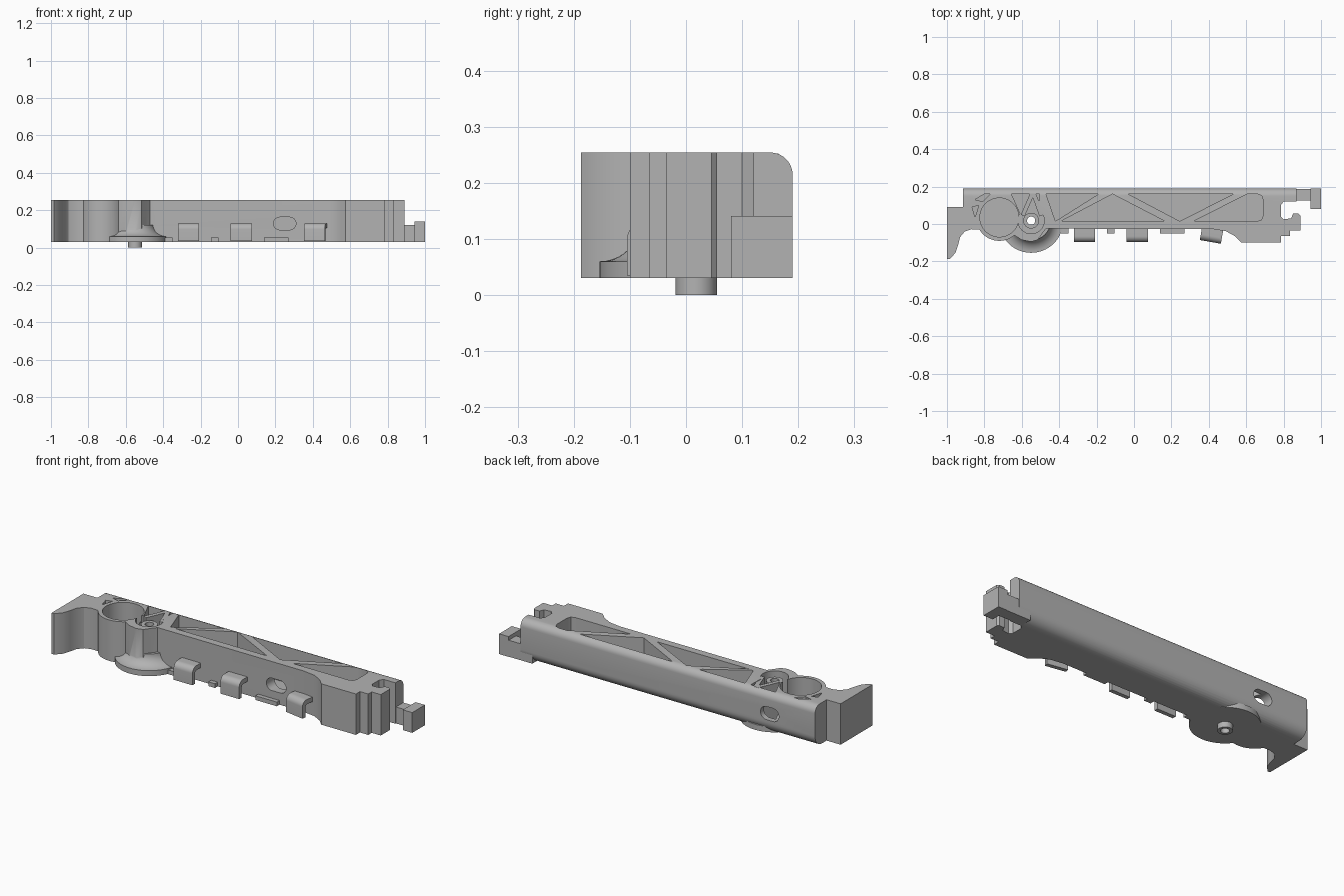
import bpy, bmesh, math
from mathutils import Matrix

if "Cube" in bpy.data.objects:
    bpy.data.objects.remove(bpy.data.objects["Cube"], do_unlink=True)

grey = bpy.data.materials.new("plain_grey")
grey.use_nodes = True
grey.diffuse_color = (0.45, 0.45, 0.45, 1)
grey.node_tree.nodes["Principled BSDF"].inputs["Base Color"].default_value = (0.45, 0.45, 0.45, 1)

BASE, TOP, FLOOR = 0.03, 0.254, 0.055
BIG, HUB = (-0.72, 0.035), (-0.55, 0.018)
MAPS = {"x": lambda u, v, w: (w, u, v),
        "y": lambda u, v, w: (u, w, v),
        "z": lambda u, v, w: (u, v, w)}


def finish(name, bm):
    bmesh.ops.recalc_face_normals(bm, faces=bm.faces)
    mesh = bpy.data.meshes.new(name)
    bm.to_mesh(mesh)
    bm.free()
    mesh.materials.append(grey)
    obj = bpy.data.objects.new(name, mesh)
    bpy.context.collection.objects.link(obj)
    return obj


def add_prism(bm, points, low, high, axis="z"):
    face = bm.faces.new([bm.verts.new(MAPS[axis](u, v, low)) for u, v in points])
    grown = bmesh.ops.extrude_face_region(bm, geom=[face], use_keep_orig=True)["geom"]
    for vert in grown:
        if isinstance(vert, bmesh.types.BMVert):
            vert.co["xyz".index(axis)] = high


def prism(name, outlines, low, high, axis="z"):
    bm = bmesh.new()
    for points in outlines:
        add_prism(bm, points, low, high, axis)
    return finish(name, bm)


def arc(centre, radius, start=0, end=360, steps=48):
    count = steps if end - start == 360 else steps + 1
    angles = [math.radians(start + (end - start) * i / steps) for i in range(count)]
    return [(centre[0] + radius * math.cos(a), centre[1] + radius * math.sin(a)) for a in angles]


def slot(x, z, half, radius):
    return arc((x + half, z), radius, -90, 90, 12) + arc((x - half, z), radius, 90, 270, 12)


def lathe(name, profile, centre):
    bm = bmesh.new()
    verts = [bm.verts.new((r, 0, z)) for r, z in profile]
    edges = [bm.edges.new(pair) for pair in zip(verts, verts[1:])]
    bmesh.ops.spin(bm, geom=verts + edges, cent=(0, 0, 0), axis=(0, 0, 1),
                   angle=math.tau, steps=64, use_duplicate=False)
    bmesh.ops.remove_doubles(bm, verts=bm.verts, dist=0.0005)
    bmesh.ops.translate(bm, verts=bm.verts, vec=(centre[0], centre[1], 0))
    return finish(name, bm)


def combine(target, tool, operation):
    mod = target.modifiers.new("combine", "BOOLEAN")
    mod.operation, mod.object, mod.solver = operation, tool, "EXACT"
    bpy.context.view_layer.objects.active = target
    bpy.ops.object.modifier_apply(modifier=mod.name)
    bpy.data.objects.remove(tool, do_unlink=True)


# Main beam: hooked foot, round socket, long front wall, stepped end and rear wall
outline = [(-1, 0.09), (-1, -0.187), (-0.985, -0.187), (-0.955, -0.155), (-0.94, -0.11),
           (-0.93, -0.07), (-0.905, -0.04), (-0.87, -0.028)]
outline += arc(BIG, 0.125, 211, 310, 20)
outline += [(-0.6, -0.085), (-0.55, -0.095), (-0.515, -0.085), (-0.49, -0.05), (-0.47, -0.025),
            (0.42, -0.027), (0.49, -0.038), (0.54, -0.065), (0.575, -0.1),
            (0.785, -0.1), (0.785, -0.065), (0.835, -0.065), (0.835, -0.035), (0.89, -0.035),
            (0.89, 0.045), (0.88, 0.055), (0.85, 0.055), (0.84, 0.03), (0.8, 0.025),
            (0.785, 0.04), (0.785, 0.1), (0.8, 0.12), (0.87, 0.12), (0.87, 0.19),
            (-0.915, 0.19), (-0.915, 0.09)]
bm = bmesh.new()
add_prism(bm, outline, BASE, TOP)
for level, radius in ((TOP, 0.04), (BASE, 0.06)):
    rear = [e for e in bm.edges
            if all(v.co.y > 0.185 and abs(v.co.z - level) < 0.001 for v in e.verts)]
    bmesh.ops.bevel(bm, geom=rear, offset=radius, offset_type="OFFSET",
                    segments=8, profile=0.5, affect="EDGES")
body = finish("beam_body", bm)

# Flared wheel with its short pin
flare = [(0.172 - 0.067 * math.sin(math.radians(a)), 0.12 - 0.06 * math.cos(math.radians(a)))
         for a in range(0, 91, 10)]
wheel = lathe("flared_wheel", [(0, 0), (0.037, 0), (0.037, BASE), (0.172, BASE), (0.172, 0.055)]
              + flare + [(0, 0.12)], HUB)
combine(body, wheel, "UNION")

# Triangular truss pockets and small relief pockets
pockets = [
    [(-0.47, 0.16), (-0.42, 0.015), (-0.19, 0.16)],
    [(-0.39, 0.015), (0.165, 0.015), (-0.115, 0.16)],
    [(-0.03, 0.16), (0.245, 0.015), (0.53, 0.16)],
    [(0.32, 0.015), (0.66, 0.015), (0.682, 0.023), (0.69, 0.045), (0.69, 0.13),
     (0.682, 0.152), (0.66, 0.16), (0.605, 0.16)],
    [(-0.865, 0.09), (-0.85, 0.035), (-0.83, 0.1)],
    [(-0.85, 0.13), (-0.81, 0.12), (-0.77, 0.16), (-0.8, 0.16)],
    arc(BIG, 0.104),
]
combine(body, prism("pocket_cutter", pockets, FLOOR, 0.4), "DIFFERENCE")
combine(body, prism("hub_cutter", [arc(HUB, 0.07)], FLOOR, 0.4), "DIFFERENCE")
recess = [(-0.655, 0.16), (-0.61, 0.06), (-0.51, 0.05), (-0.505, 0.16)]
combine(body, prism("recess_cutter", [recess], FLOOR, 0.4), "DIFFERENCE")

# Rounded windows in the front and rear walls
combine(body, prism("front_window_cutter", [slot(0.25, 0.129, 0.026, 0.034)], -0.2, 0.08, "y"), "DIFFERENCE")
combine(body, prism("rear_window_cutter", [slot(-0.64, 0.14, 0.02, 0.036)], 0.08, 0.3, "y"), "DIFFERENCE")

# Pin hole through the hub
combine(body, prism("pin_hole_cutter", [arc(HUB, 0.022, steps=32)], -0.1, 0.4), "DIFFERENCE")
parts = [body]

# Hub collar and its bracing ribs
ring = [(0.022, 0.05), (0.042, 0.05), (0.042, 0.235), (0.022, 0.235), (0.022, 0.05)]
parts.append(lathe("hub_collar", ring, HUB))
ribs = [[(-0.555, 0.165), (-0.53, 0.165), (-0.585, 0.04), (-0.605, 0.05)],
        [(-0.55, 0.165), (-0.525, 0.165), (-0.48, 0.05), (-0.505, 0.04)]]
for number, rib in enumerate(ribs):
    parts.append(prism(f"hub_rib_{number + 1}", [rib], 0.05, TOP - 0.002))

# Hooked cable clips on the front wall
hook = ([(-0.01, 0.13)] + arc((-0.065, 0.098), 0.032, 90, 180, 8)
        + [(-0.097, 0.035), (-0.075, 0.035)] + arc((-0.062, 0.092), 0.013, 180, 90, 5)
        + [(-0.01, 0.105)])
for name, x, turn in (("left", 0.425, -10), ("middle", 0.018, 0), ("right", -0.265, 0)):
    clip = prism(f"cable_clip_{name}", [hook], -0.057, 0.057, "x")
    clip.data.transform(Matrix.Translation((x, 0, 0)) @ Matrix.Rotation(math.radians(turn), 4, "Z"))
    parts.append(clip)

# Low tabs at the foot of the front wall
for number, (x1, x2) in enumerate(((-0.39, -0.35), (-0.145, -0.105), (0.14, 0.27))):
    tab = [(x1, -0.01), (x1, -0.05), (x2, -0.05), (x2, -0.01)]
    parts.append(prism(f"front_tab_{number + 1}", [tab], BASE, 0.053))

# End arm and latch block
arm = [(0.8, 0.125), (0.95, 0.125), (0.95, 0.188), (0.8, 0.188)]
parts.append(prism("end_arm", [arm], BASE, 0.12))
block = [(0.943, 0.08), (1, 0.08), (1, 0.19), (0.943, 0.19)]
parts.append(prism("latch_block", [block], BASE, 0.141))

# Smooth the curved surfaces and keep the edges crisp
bpy.context.view_layer.update()
bpy.ops.object.select_all(action="DESELECT")
for part in parts:
    part.select_set(True)
bpy.context.view_layer.objects.active = body
bpy.ops.object.shade_smooth_by_angle(angle=math.radians(30))
